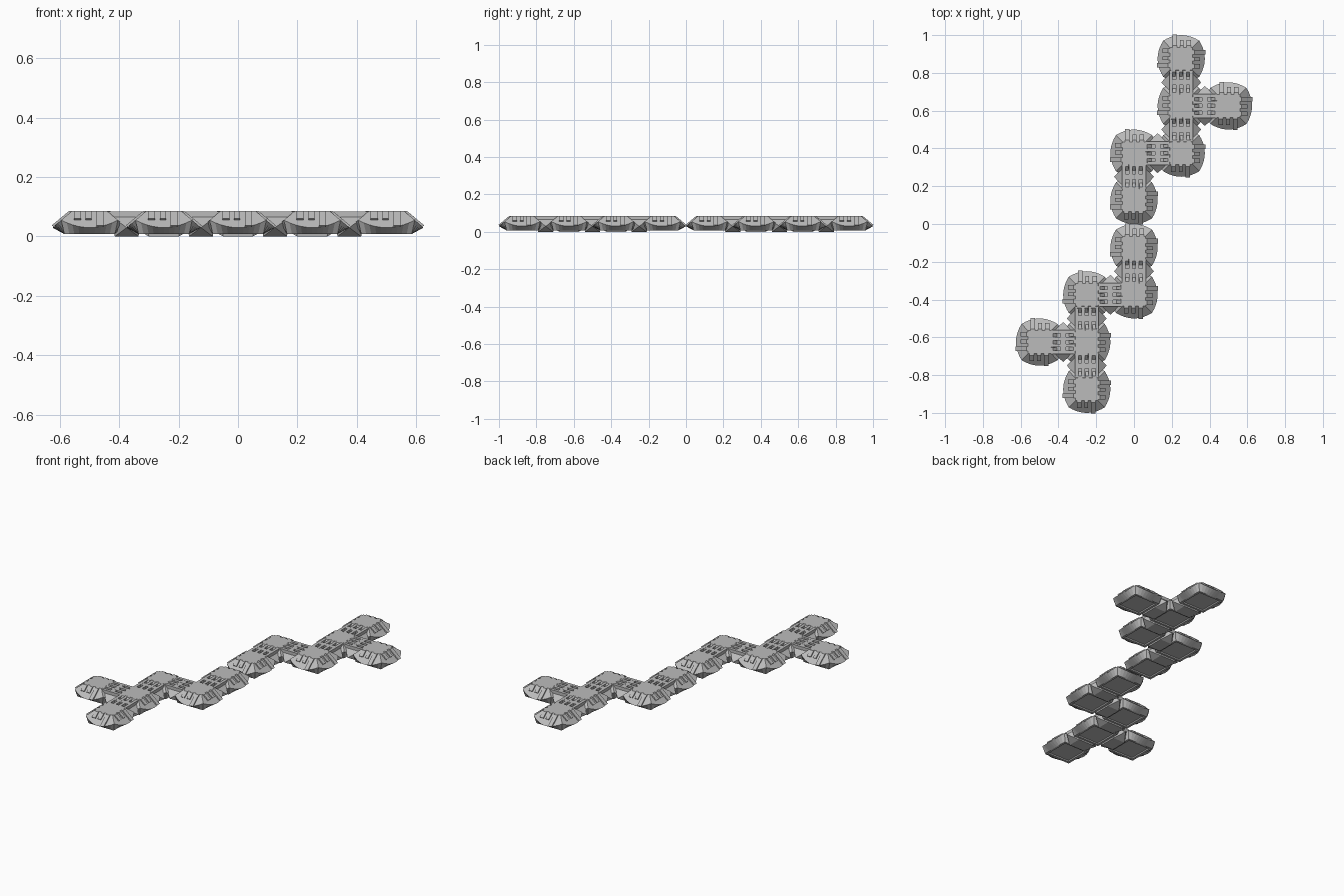
import bpy, bmesh, math
from mathutils import Matrix, Vector

cube = bpy.data.objects.get("Cube")
if cube:
    bpy.data.objects.remove(cube)

grey = bpy.data.materials.new("plain grey")
grey.use_nodes = True
grey.diffuse_color = (0.5, 0.5, 0.5, 1)
grey.node_tree.nodes["Principled BSDF"].inputs["Base Color"].default_value = (0.5, 0.5, 0.5, 1)

TOP, PLATE = 0.085, 0.06      # roof height and half width
SLOPE = 65 / 55               # outward run per unit of drop
STEPS = 10                    # segments along each curved rim


def finish(bm, name):
    bmesh.ops.recalc_face_normals(bm, faces=bm.faces)
    mesh = bpy.data.meshes.new(name)
    bm.to_mesh(mesh)
    bm.free()
    mesh.materials.append(grey)
    return mesh


def place(mesh, name, x, y, turn=0):
    obj = bpy.data.objects.new(name, mesh)
    obj.location = (x, y, 0)
    obj.rotation_euler.z = turn
    bpy.context.collection.objects.link(obj)


def box(bm, centre, size):
    m = Matrix.Translation(centre) @ Matrix.Diagonal((*size, 1))
    bmesh.ops.create_cube(bm, size=1, matrix=m)


def run(z):
    """Distance of the sloping wall from the centre at height z."""
    return PLATE + (TOP - z) * SLOPE


def rib(bm, offset, width, profile, turn):
    """Extrude a (distance, height) profile sideways and turn it to one side."""
    rot = Matrix.Rotation(turn, 3, "Z")
    ends = [[bm.verts.new(rot @ Vector((offset + s * width / 2, r, z))) for r, z in profile]
            for s in (-1, 1)]
    bm.faces.new(ends[0])
    bm.faces.new(ends[1])
    for i in range(len(profile)):
        j = (i + 1) % len(profile)
        bm.faces.new((ends[0][i], ends[0][j], ends[1][j], ends[1][i]))


def pod_mesh():
    bm = bmesh.new()

    # Shell rings, from the roof down over the arched rim to the recessed base
    def ring(radius, height):
        verts = []
        for side in range(4):
            rot = Matrix.Rotation(-side * math.pi / 2, 3, "Z")
            for i in range(STEPS):
                t = 2 * i / STEPS - 1
                z = height(t)
                verts.append(bm.verts.new(rot @ Vector((t * radius(height(1)), radius(z), z))))
        return verts

    rings = [ring(lambda z: PLATE, lambda t: TOP),
             ring(run, lambda t: 0.03 + 0.025 * t * t),
             ring(lambda z: 0.085, lambda t: 0.008),
             ring(lambda z: 0.072, lambda t: 0.008),
             ring(lambda z: 0.068, lambda t: 0.014)]
    for a, b in zip(rings, rings[1:]):
        for i in range(len(a)):
            j = (i + 1) % len(a)
            bm.faces.new((a[i], a[j], b[j], b[i]))
    bm.faces.new(rings[0])
    bm.faces.new(rings[-1])

    # Raised ribs around the roof, one longer on each side in a pinwheel
    short = [(0.05, 0.06), (0.05, TOP), (0.07, TOP), (0.1, 0.06), (0.093, 0.053)]
    long = [(0.05, 0.06), (0.05, TOP), (0.07, TOP), (0.128, 0.037), (0.119, 0.032)]
    for side in range(4):
        turn = -side * math.pi / 2
        rib(bm, -0.035, 0.024, long, turn)
        rib(bm, 0.003, 0.02, short, turn)
        rib(bm, 0.041, 0.024, short, turn)
    return finish(bm, "pod")


def link_mesh():
    bm = bmesh.new()
    # Pointed six-sided body
    for s in (-1, 1):
        bm.verts.new((s * 0.105, 0, 0.03))
        for e in (-1, 1):
            bm.verts.new((s * 0.062, e * 0.05, 0.066))
            bm.verts.new((s * 0.05, e * 0.04, 0))
    bmesh.ops.convex_hull(bm, input=bm.verts[:])
    # Four bridging ribs and a central spine leave six small pits
    for x in (-0.054, -0.018, 0.018, 0.054):
        box(bm, (x, 0, 0.07), (0.018, 0.13, 0.028))
    box(bm, (0, 0, 0.07), (0.126, 0.03, 0.027))
    return finish(bm, "link")


pod, link = pod_mesh(), link_mesh()
PITCH = 0.25

# One half of the chain in grid cells; the other half is its half-turn copy
cells = [(0, 0.5), (0, 1.5), (1, 1.5), (1, 2.5), (2, 2.5), (1, 3.5)]
joints = [(0, 1), (1, 2), (2, 3), (3, 4), (3, 5)]
for s, half in ((1, "back"), (-1, "front")):
    for n, (x, y) in enumerate(cells):
        place(pod, f"{half}_pod_{n + 1}", s * x * PITCH, s * y * PITCH)
    for n, (a, b) in enumerate(joints):
        (ax, ay), (bx, by) = cells[a], cells[b]
        turn = math.pi / 2 if ay == by else 0
        place(link, f"{half}_link_{n + 1}", s * (ax + bx) / 2 * PITCH, s * (ay + by) / 2 * PITCH, turn)
